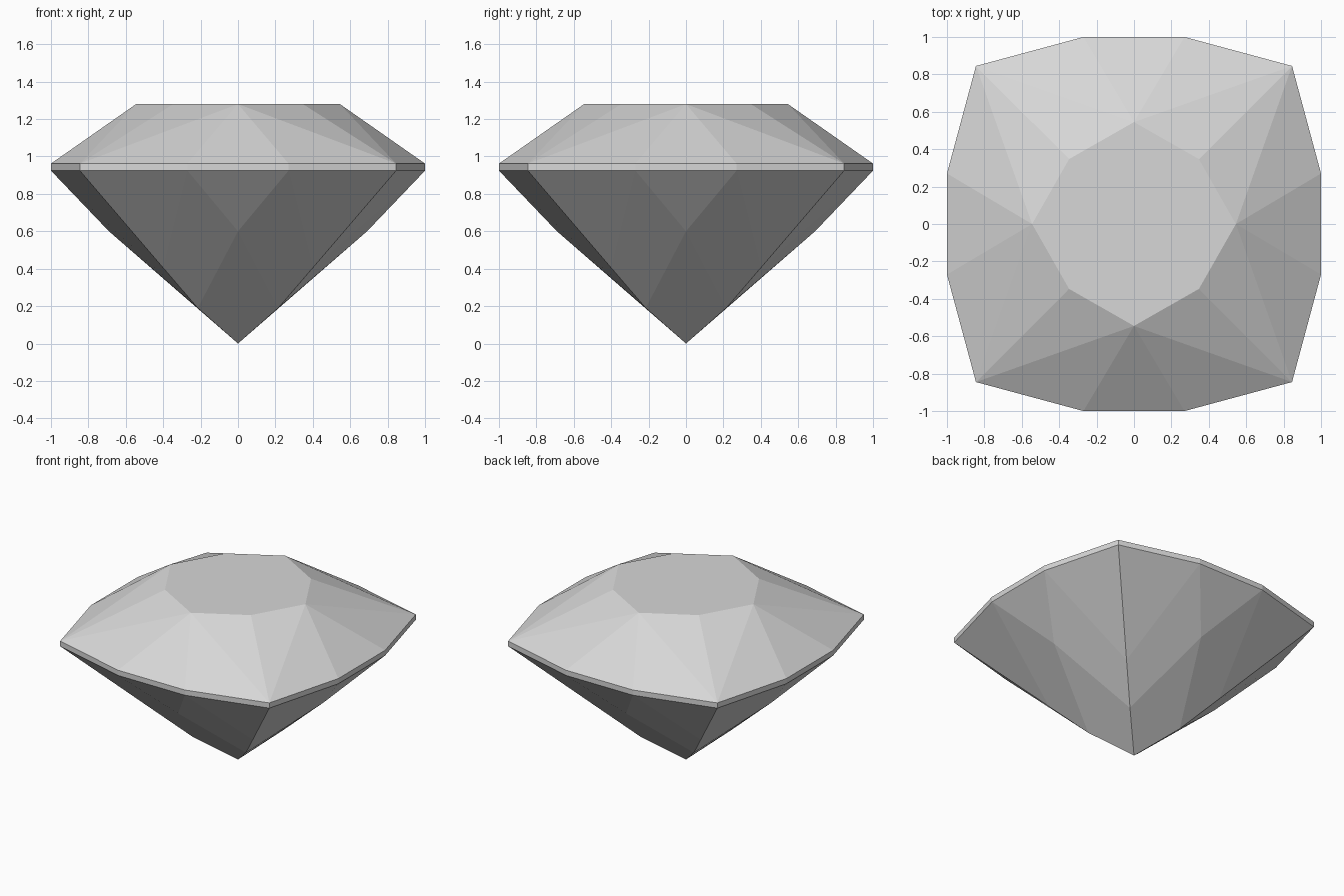
import bpy
import bmesh
from math import radians
from mathutils import Matrix, Vector

cube = bpy.data.objects.get("Cube")
if cube:
    bpy.data.objects.remove(cube, do_unlink=True)

# Heights of the cut
TABLE_Z, GIRDLE_TOP, GIRDLE_LOW = 1.28, 0.962, 0.924
SIDE, CORNER = 0.27, 0.845

# Key points on the right half of the front side
table_mid = (0, -0.545, TABLE_Z)
table_corner = (0.347, -0.347, TABLE_Z)
side_top, side_low = [(SIDE, -1, z) for z in (GIRDLE_TOP, GIRDLE_LOW)]
corner_top, corner_low = [(CORNER, -CORNER, z) for z in (GIRDLE_TOP, GIRDLE_LOW)]
keel_mid = (0, -0.69, 0.6)
keel_upper = (0.4, -0.4, 0.405)
keel_lower = (0.215, -0.215, 0.19)
tip = (0, 0, 0)


def mirrored(p):
    return (-p[0], p[1], p[2])


# Facets lying wholly on the right half: crown, girdle, pavilion
half_facets = [
    (table_mid, side_top, corner_top),
    (table_mid, corner_top, table_corner),
    (side_top, side_low, corner_low, corner_top),
    (side_low, keel_upper, corner_low),
    (side_low, keel_mid, keel_lower, keel_upper),
]
# Facets that straddle the middle of the side
middle_facets = [
    (table_mid, mirrored(side_top), side_top),
    (mirrored(side_top), mirrored(side_low), side_low, side_top),
    (mirrored(side_low), keel_mid, side_low),
    (keel_mid, mirrored(keel_lower), tip, keel_lower),
]
front_facets = middle_facets + half_facets
front_facets += [tuple(mirrored(p) for p in reversed(f)) for f in half_facets]

# Repeat the front side around the stone
bm = bmesh.new()
for turn in range(4):
    spin = Matrix.Rotation(radians(90 * turn), 3, "Z")
    for facet in front_facets:
        bm.faces.new([bm.verts.new(spin @ Vector(p)) for p in facet])
bmesh.ops.remove_doubles(bm, verts=bm.verts[:], dist=0.001)

# Flat table closes the top
rim = [e for e in bm.edges if e.is_boundary]
bmesh.ops.holes_fill(bm, edges=rim, sides=0)
bmesh.ops.recalc_face_normals(bm, faces=bm.faces[:])

mesh = bpy.data.meshes.new("cut_gem")
bm.to_mesh(mesh)
bm.free()
gem = bpy.data.objects.new("cut_gem", mesh)
bpy.context.collection.objects.link(gem)

# Single pale grey
grey = bpy.data.materials.new("pale_grey")
grey.use_nodes = True
colour = (0.68, 0.68, 0.68, 1)
grey.diffuse_color = colour
grey.node_tree.nodes["Principled BSDF"].inputs["Base Color"].default_value = colour
mesh.materials.append(grey)
